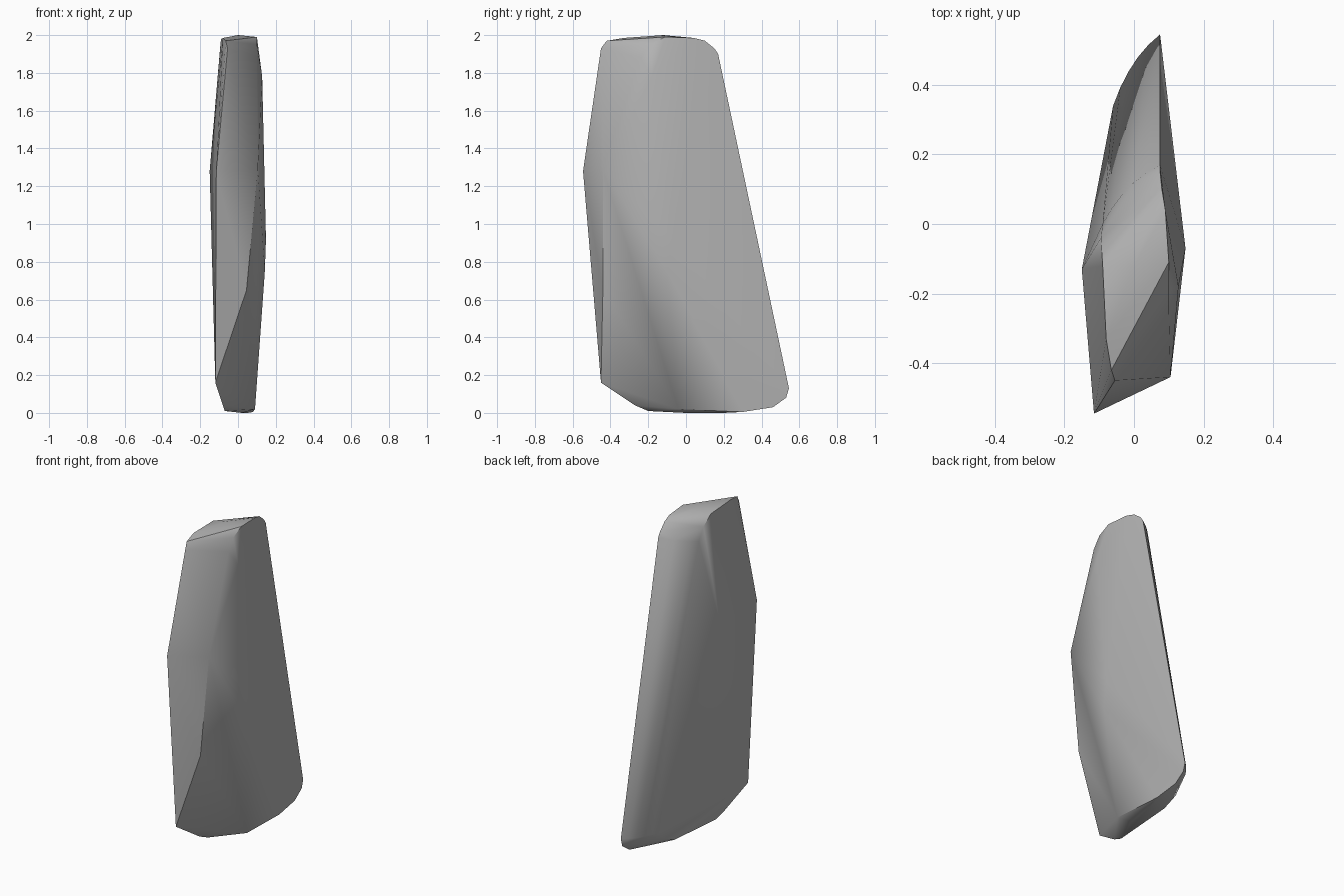
import bpy
import bmesh
from math import radians
from mathutils import Vector

old = bpy.data.objects.get("Cube")
if old:
    bpy.data.objects.remove(old, do_unlink=True)


def make_material(name, rgb):
    material = bpy.data.materials.new(name)
    material.use_nodes = True
    colour = (*rgb, 1.0)
    material.diffuse_color = colour
    material.node_tree.nodes["Principled BSDF"].inputs["Base Color"].default_value = colour
    return material


def points(rows):
    """Corner points given in hundredths of a unit."""
    return [Vector(row) / 100 for row in rows]


def rounded_edge(start, end, bulge, steps=5):
    """Points on a shallow arc running between two corners."""
    control = (start + end) / 2 + bulge
    result = []
    for i in range(1, steps):
        t = i / steps
        result.append(start * (1 - t) ** 2 + control * 2 * t * (1 - t) + end * t ** 2)
    return result


def hull_object(name, cloud, material):
    """Stone block wrapped tightly around its corner points."""
    bm = bmesh.new()
    for point in cloud:
        bm.verts.new(point)
    hull = bmesh.ops.convex_hull(bm, input=bm.verts)
    spare = set(hull["geom_interior"]) | set(hull["geom_unused"])
    spare = [v for v in spare if isinstance(v, bmesh.types.BMVert)]
    bmesh.ops.delete(bm, geom=spare, context="VERTS")
    bmesh.ops.recalc_face_normals(bm, faces=bm.faces)
    mesh = bpy.data.meshes.new(name)
    bm.to_mesh(mesh)
    bm.free()
    mesh.materials.append(material)
    obj = bpy.data.objects.new(name, mesh)
    bpy.context.collection.objects.link(obj)
    return obj


# Outline of the +x face: crown, rear edge, foot and chipped front edge
plus_face = points([
    (10, -24, 188), (10, -19, 195), (10, -11, 199), (9, 4, 198.5),
    (8, 10, 197), (7.5, 15, 193), (7.5, 17, 190),
    (7.5, 54.5, 13), (7.5, 53, 8), (7.5, 46, 3), (8, 30, 0.5),
    (9, -4, 2), (4.5, -44, 65), (10.5, -44, 129),
])

# Outline of the -x face
minus_face = points([
    (-9, 0, 185), (-9.5, -4, 193), (-9, -12, 198), (-8, -33, 198.5),
    (-6.5, -42, 197), (-5.5, -45, 193), (-11.5, -54.5, 128),
    (-12, -45, 16), (-8, -27, 4), (-7, -20, 1), (-6, 20, 3),
    (-6, 30, 7), (-6, 34, 13),
])

# Low swellings in the two broad faces, and the top and bottom flats
swells = points([
    (12.8, -18, 178), (14.8, -7, 92), (14.2, -10, 75),
    (-15, -13, 128), (0, -12, 200), (2, 0, 0), (5, 20, 0),
])

# Gently rounded rear edge at crown and foot
rear = Vector((-0.02, 0.035, 0))
rear_edge = rounded_edge(minus_face[0], plus_face[6], rear)
rear_edge += rounded_edge(minus_face[-1], plus_face[7], rear)

stone = make_material("stone grey", (0.45, 0.45, 0.45))
slab = hull_object("stone_slab", plus_face + minus_face + swells + rear_edge, stone)

# Smooth the shallow creases, keep the chipped edges crisp
bpy.ops.object.select_all(action="DESELECT")
slab.select_set(True)
bpy.context.view_layer.objects.active = slab
bpy.ops.object.shade_smooth_by_angle(angle=radians(32))
